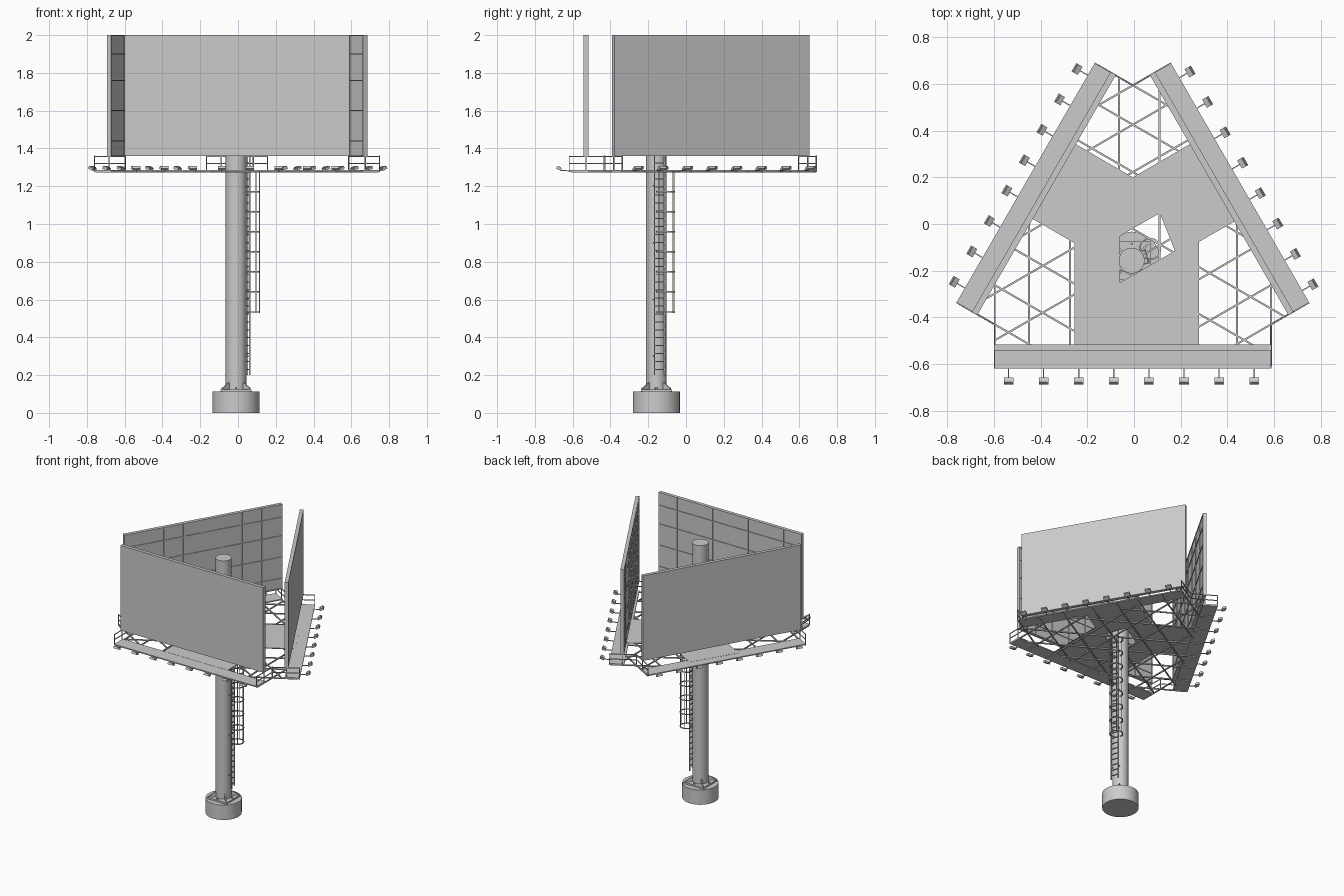
import bpy, bmesh, math
from mathutils import Matrix, Vector

if "Cube" in bpy.data.objects:
    bpy.data.objects.remove(bpy.data.objects["Cube"])

CENTRE = Vector((-0.005, -0.089, 0))    # centre of the three-sided sign
POLE = Vector((-0.01, -0.157, 0))       # mast axis


def box(bm, c, s, rot=None):
    m = Matrix.Translation(c) @ (rot or Matrix()) @ Matrix.Diagonal((*s, 1))
    bmesh.ops.create_cube(bm, size=1, matrix=m)


def bar(bm, a, b, w=0.006):
    a, b = Vector(a), Vector(b)
    d = b - a
    box(bm, (a + b) / 2, (w, w, d.length), d.to_track_quat('Z', 'Y').to_matrix().to_4x4())


def cyl(bm, c, r, z0, z1, n=32):
    bmesh.ops.create_cone(bm, cap_ends=True, segments=n, radius1=r, radius2=r, depth=z1 - z0,
                          matrix=Matrix.Translation((c[0], c[1], (z0 + z1) / 2)))


def finish(name, bm, smooth=False, mat=None):
    me = bpy.data.meshes.new(name)
    bm.to_mesh(me)
    bm.free()
    ob = bpy.data.objects.new(name, me)
    bpy.context.collection.objects.link(ob)
    if mat:
        ob.matrix_world = mat
    if smooth:
        bpy.ops.object.select_all(action='DESELECT')
        ob.select_set(True)
        bpy.context.view_layer.objects.active = ob
        bpy.ops.object.shade_smooth_by_angle(angle=math.radians(35))
    return ob


# Foundation and mast
bm = bmesh.new()
cyl(bm, POLE, 0.124, 0, 0.112, 48)
finish("foundation", bm, True)
bm = bmesh.new()
cyl(bm, POLE, 0.055, 0.11, 1.92)
finish("mast", bm, True)

# Square foot plate with diagonal gussets and bolts
bm = bmesh.new()
box(bm, POLE + Vector((0, 0, 0.117)), (0.165, 0.165, 0.014))
for k in range(4):
    a = math.radians(45 + 90 * k)
    d, t = Vector((math.cos(a), math.sin(a), 0)), Vector((-math.sin(a), math.cos(a), 0)) * 0.004
    prof = [POLE + d * r + Vector((0, 0, z)) for r, z in ((0.05, 0.12), (0.105, 0.12), (0.105, 0.13), (0.05, 0.165))]
    f = [bm.faces.new([bm.verts.new(p + s) for p in prof]) for s in (t, -t)]
    bmesh.ops.bridge_loops(bm, edges=list(f[0].edges) + list(f[1].edges))
    cyl(bm, POLE + Vector((math.cos(a + .785), math.sin(a + .785), 0)) * 0.072, 0.006, 0.12, 0.135, 6)
bmesh.ops.recalc_face_normals(bm, faces=bm.faces)
finish("foot_plate", bm)

# Ladder with rungs and stand-offs
bm = bmesh.new()
ang = math.radians(15)
d, t = Vector((math.cos(ang), math.sin(ang), 0)), Vector((-math.sin(ang), math.cos(ang), 0))
lad = POLE + d * 0.068
for s in (-0.028, 0.028):
    p = lad + t * s
    bar(bm, p + Vector((0, 0, 0.2)), p + Vector((0, 0, 1.36)), 0.007)
    for z in (0.3, 0.6, 0.9, 1.2):
        bar(bm, p + Vector((0, 0, z)), p - d * 0.025 + Vector((0, 0, z)), 0.005)
for i in range(27):
    z = Vector((0, 0, 0.23 + i * 0.042))
    bar(bm, lad - t * 0.028 + z, lad + t * 0.028 + z, 0.005)
finish("ladder", bm)

# Safety cage: hoops and uprights
bm = bmesh.new()
cc = Vector((0.069, -0.107, 0))
ring = [cc + Vector((math.cos(i * math.tau / 20), math.sin(i * math.tau / 20), 0)) * 0.045 for i in range(20)]
for k in range(8):
    z = Vector((0, 0, 0.535 + k * 0.106))
    for i in range(20):
        bar(bm, ring[i] + z, ring[(i + 1) % 20] + z, 0.006)
for i in (0, 3, 6, 17):
    bar(bm, ring[i] + Vector((0, 0, 0.53)), ring[i] + Vector((0, 0, 1.28)), 0.004)
finish("ladder_cage", bm)

# Platform deck: three-armed plate with a hole at the mast
cu = bpy.data.curves.new("deck_profile", 'CURVE')
cu.dimensions, cu.fill_mode, cu.extrude = '2D', 'BOTH', 0.003
outline = [(-.256, -.52), (.278, -.52), (.278, -.077), (.46, .028), (.27, .36), (-.005, .2),
           (-.28, .36), (-.47, .046), (-.256, -.077)]
hole = [(-.068, -.056), (.111, .047), (.175, -.115), (-.068, -.256)]
for pts in (outline, hole):
    sp = cu.splines.new('POLY')
    sp.points.add(len(pts) - 1)
    for p, q in zip(sp.points, pts):
        p.co = (*q, 0, 1)
    sp.use_cyclic_u = True
tmp = bpy.data.objects.new("deck_profile", cu)
bpy.context.collection.objects.link(tmp)
bpy.context.view_layer.update()
me = bpy.data.meshes.new_from_object(tmp.evaluated_get(bpy.context.evaluated_depsgraph_get()))
bpy.data.objects.remove(tmp)
deck = bpy.data.objects.new("platform_deck", me)
deck.location.z = 1.284
bpy.context.collection.objects.link(deck)

H = 0.595   # half length of each face
for k, side in enumerate(("front", "right", "left")):
    M = Matrix.Translation(CENTRE) @ Matrix.Rotation(k * math.tau / 3, 4, 'Z')

    # Display panel
    bm = bmesh.new()
    box(bm, (0, -0.4425, 1.68), (2 * H, 0.021, 0.64))
    finish(side + "_panel", bm, mat=M)

    # Frame ribs on the back of the panel
    bm = bmesh.new()
    for i in range(9):
        x = -H + 0.003 + i * (2 * H - 0.006) / 8
        box(bm, (x, -0.43, 1.68), (0.006, 0.006, 0.64))
    for z in (1.363, 1.44, 1.6, 1.76, 1.9, 1.997):
        box(bm, (0, -0.43, z), (2 * H, 0.006, 0.006))
    finish(side + "_panel_frame", bm, mat=M)

    # Catwalk
    bm = bmesh.new()
    box(bm, (0, -0.479, 1.282), (2 * H, 0.104, 0.008))
    finish(side + "_catwalk", bm, mat=M)

    # Lattice beams running across under the platform
    bm = bmesh.new()
    for c in (-H + .003, -.446, -.27, -.059, .115, .27, .446, H - .003):
        y1 = min(0.72, (0.44 - 0.866 * abs(c)) / 0.5)
        bar(bm, (c, -0.52, 1.277), (c, y1, 1.277), 0.008)
    finish(side + "_lattice_beams", bm, mat=M)

    # Corner railings, which also carry the panel ends
    bm = bmesh.new()
    for x in (-H + .002, H - .002):
        for y in (-0.529, -0.441, -0.341):
            bar(bm, (x, y, 1.276), (x, y, 1.362), 0.005)
        for z in (1.279, 1.32, 1.358):
            bar(bm, (x, -0.531, z), (x, -0.339, z), 0.005)
    finish(side + "_corner_rails", bm, mat=M)

    # Floodlights on short arms
    bm = bmesh.new()
    tilt = Matrix.Rotation(math.radians(-25), 4, 'X')
    for i in range(8):
        x = -0.533 + i * 0.1505
        bar(bm, (x, -0.525, 1.281), (x, -0.575, 1.284), 0.005)
        box(bm, (x, -0.584, 1.294), (0.041, 0.028, 0.013), tilt)
        box(bm, (x, -0.581, 1.302), (0.034, 0.02, 0.004), tilt)
    finish(side + "_floodlights", bm, mat=M)
